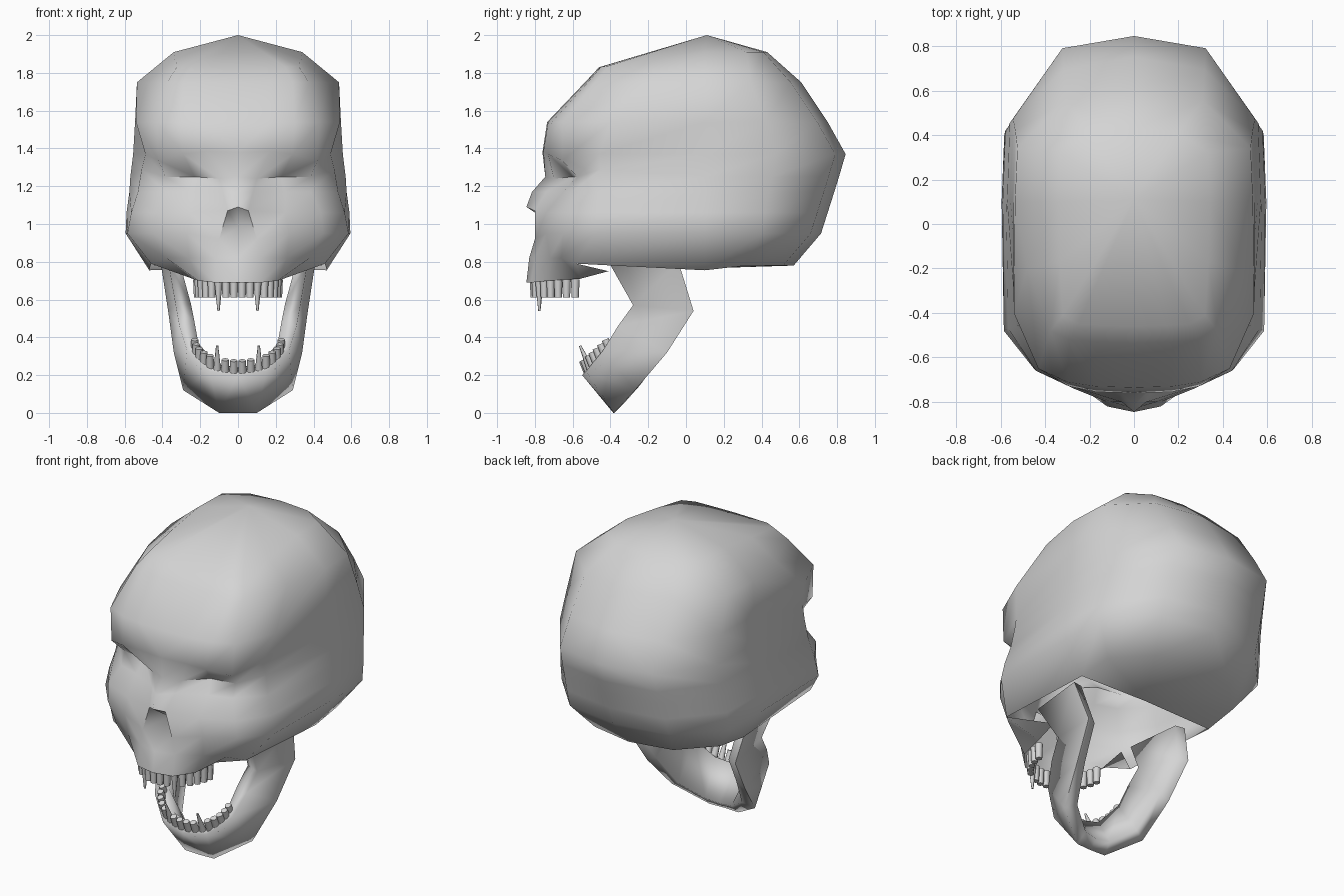
import bpy, bmesh, math
from mathutils import Vector

if "Cube" in bpy.data.objects:
    bpy.data.objects.remove(bpy.data.objects["Cube"])

bone = bpy.data.materials.new("bone_grey")
bone.diffuse_color = (0.66, 0.66, 0.66, 1)
bone.use_nodes = True
bone.node_tree.nodes["Principled BSDF"].inputs["Base Color"].default_value = bone.diffuse_color


def finish(name, bm, mirror=False, angle=60):
    me = bpy.data.meshes.new(name)
    bm.to_mesh(me)
    bm.free()
    me.materials.append(bone)
    me.shade_smooth()
    me.set_sharp_from_angle(angle=math.radians(angle))
    ob = bpy.data.objects.new(name, me)
    bpy.context.collection.objects.link(ob)
    if mirror:
        m = ob.modifiers.new("mirror", 'MIRROR')
        m.use_clip = True
    return ob


# Cranium half: each level is height, side half-width, back y, then face points (x, y)
levels = [
    (0.82, 0.47, 0.57, [(0, -.83), (.12, -.80), (.26, -.72), (.38, -.66), (.46, -.58)]),
    (0.95, 0.595, 0.715, [(0, -.68), (.10, -.80), (.27, -.74), (.45, -.65), (.585, -.48)]),
    (1.06, 0.59, 0.75, [(0, -.845), (.055, -.80), (.25, -.74), (.44, -.66), (.565, -.47)]),
    (1.17, 0.575, 0.785, [(0, -.815), (.08, -.74), (.25, -.65), (.385, -.605), (.53, -.46)]),
    (1.25, 0.57, 0.81, [(0, -.745), (.10, -.70), (.23, -.60), (.385, -.575), (.51, -.45)]),
    (1.37, 0.555, 0.845, [(0, -.76), (.17, -.755), (.29, -.73), (.42, -.655), (.49, -.46)]),
    (1.54, 0.545, 0.75, [(0, -.735), (.17, -.73), (.30, -.71), (.43, -.65), (.54, -.40)]),
    (1.75, 0.535, 0.61, [(0, -.535), (.17, -.53), (.29, -.52), (.375, -.48), (.48, -.20)]),
    (1.87, 0.34, 0.43, [(0, -.46), (.15, -.455), (.25, -.45), (.32, -.41), (.335, -.17)]),
]
# Height shifts that shape the nose hole, eye sockets and brow: (level, point) -> dz
shift = {(0, 4): -.03, (1, 0): .03, (1, 1): -.03, (2, 0): .03, (2, 1): .01,
         (4, 1): -.01, (4, 4): .04, (5, 0): .01, (5, 1): .015, (5, 3): -.035}
bm = bmesh.new()
rows = []
top = len(levels) - 1
for i, (z, w, yb, face) in enumerate(levels):
    ring = face + [(w, .10), (w * .98, yb * (.75 if i == top else .56)),
                   (w * .58, yb - (.02 if i == top else .055)), (0, yb)]
    row = []
    for j, (x, y) in enumerate(ring):
        zz = z + shift.get((i, j), 0)
        if i == 0 and y > 0:
            zz = .755 if y < .2 else .78
        if i == top:
            zz = 1.83 + .08 * min(1, (y + .46) / .56)
        row.append(bm.verts.new((x, y, zz)))
    rows.append(row)
for a, b in zip(rows, rows[1:]):
    for c in range(len(a) - 1):
        bm.faces.new((a[c], a[c + 1], b[c + 1], b[c]))
apex = bm.verts.new((0, .11, 2.0))
for c in range(8):
    bm.faces.new((rows[-1][c], rows[-1][c + 1], apex))
# Closed rear half of the skull base
base = bm.verts.new((0, .10, .765))
for c in range(5, 8):
    bm.faces.new((rows[0][c + 1], rows[0][c], base))
# Upper jaw rim that carries the teeth
rim = [bm.verts.new(p) for p in [(0, -.845, .69), (.12, -.82, .69), (.21, -.72, .70),
                                 (.24, -.56, .71), (.25, -.41, .75)]]
for c in range(4):
    bm.faces.new((rim[c], rim[c + 1], rows[0][c + 1], rows[0][c]))
finish("cranium", bm, True, 66)

# Lower jaw half: sections of outer top, outer bottom, inner bottom, inner top
sections = [
    [(0, -.55, .20), (0, -.385, 0), (0, -.33, .05), (0, -.48, .24)],
    [(.15, -.53, .22), (.10, -.38, 0), (.09, -.32, .06), (.12, -.46, .26)],
    [(.27, -.44, .33), (.29, -.27, .12), (.22, -.24, .15), (.21, -.39, .37)],
    [(.31, -.36, .46), (.34, -.10, .32), (.28, -.10, .35), (.23, -.33, .48)],
    [(.33, -.28, .57), (.37, .04, .54), (.31, .02, .54), (.25, -.26, .58)],
    [(.37, -.41, .80), (.41, -.04, .80), (.35, -.05, .80), (.31, -.40, .80)],
]
bm = bmesh.new()
rows = [[bm.verts.new(p) for p in s] for s in sections]
for a, b in zip(rows, rows[1:]):
    for c in range(4):
        d = (c + 1) % 4
        bm.faces.new((a[c], a[d], b[d], b[c]))
bm.faces.new(rows[-1])
bmesh.ops.recalc_face_normals(bm, faces=bm.faces)
finish("lower_jaw", bm, True, 100)


def tooth_row(name, count, place, direction, canines):
    """Row of rounded pegs along an arc; the canines are long and pointed."""
    bm = bmesh.new()
    d = Vector(direction).normalized()
    rot = d.to_track_quat('Z', 'Y').to_matrix().to_4x4()
    for i in range(count):
        t = math.radians(-86 + 172 * i / (count - 1))
        fang = i in canines
        length = .165 if fang else .095
        mat = rot.copy()
        mat.translation = Vector(place(t)) + d * length / 2
        bmesh.ops.create_cone(bm, cap_ends=True, segments=8, radius1=.023,
                              radius2=.006 if fang else .019, depth=length, matrix=mat)
    finish(name, bm, angle=50)


tooth_row("upper_teeth", 16,
          lambda t: (.215 * math.sin(t), -.57 - .235 * math.cos(t), .705),
          (0, 0, -1), (5, 10))
tooth_row("lower_teeth", 16,
          lambda t: (.23 * math.sin(t), -.38 - .13 * math.cos(t), .31 - .12 * math.cos(t)),
          (0, -.4, .9), (5, 10))
